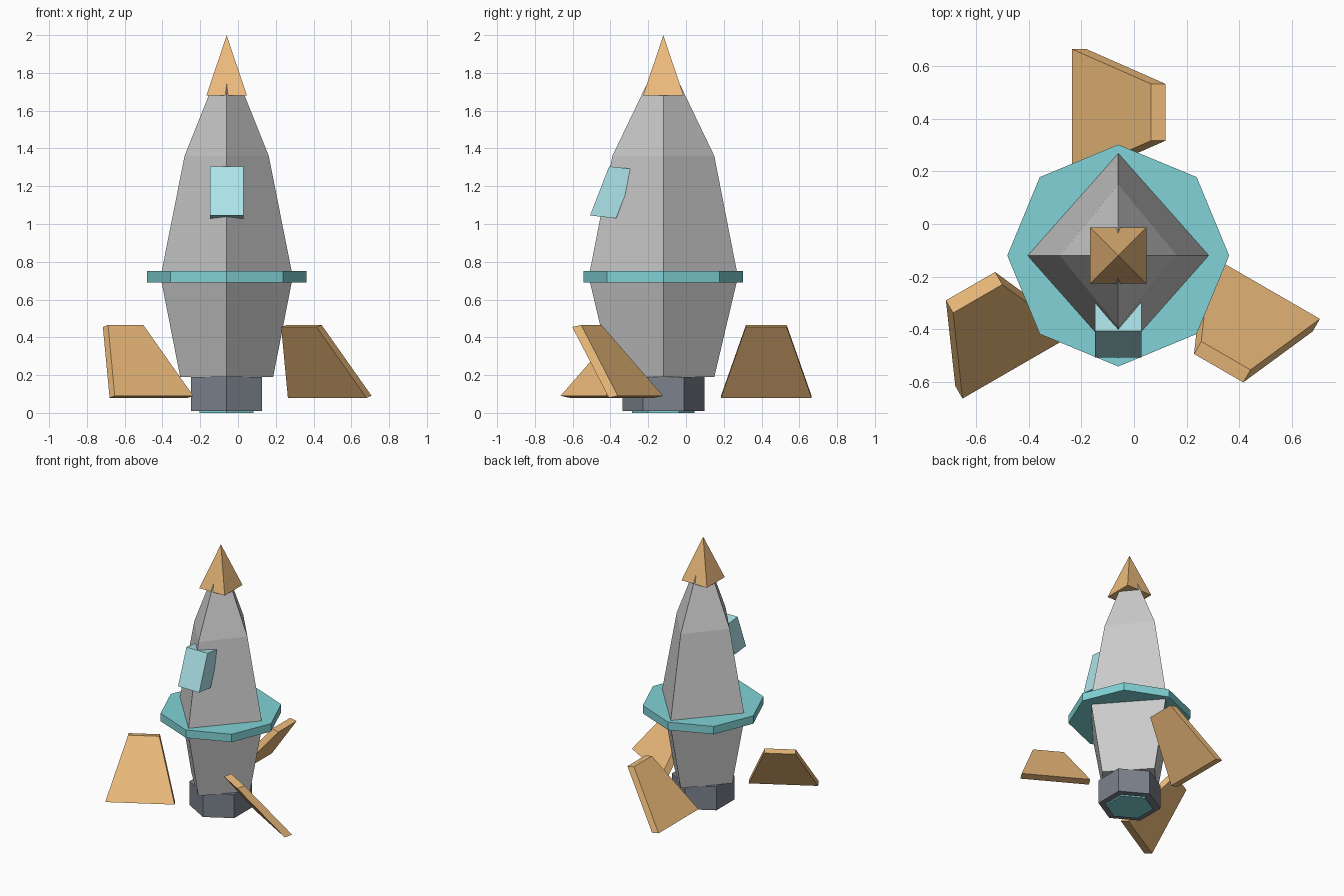
import bpy, bmesh
from math import cos, sin, pi, radians
from mathutils import Matrix, Vector

if "Cube" in bpy.data.objects:
    bpy.data.objects.remove(bpy.data.objects["Cube"])

CX, CY = -0.06, -0.12          # rocket axis
ORANGE = (0.85, 0.5, 0.2, 1)
TEAL = (0.22, 0.65, 0.67, 1)
GLASS = (0.42, 0.78, 0.83, 1)
DARK = (0.2, 0.22, 0.26, 1)
mats = {}


def loft(name, rings, color=None):
    """Solid skinned through rings with equal point counts."""
    bm = bmesh.new()
    vs = [[bm.verts.new(p) for p in r] for r in rings]
    n = len(vs[0])
    for a, b in zip(vs, vs[1:]):
        for i in range(n):
            j = (i + 1) % n
            bm.faces.new((a[i], a[j], b[j], b[i]))
    bm.faces.new(vs[0][::-1])
    bm.faces.new(vs[-1])
    bmesh.ops.remove_doubles(bm, verts=bm.verts, dist=1e-5)
    bmesh.ops.recalc_face_normals(bm, faces=bm.faces)
    me = bpy.data.meshes.new(name)
    bm.to_mesh(me)
    bm.free()
    ob = bpy.data.objects.new(name, me)
    bpy.context.collection.objects.link(ob)
    if color:
        if color not in mats:
            mats[color] = bpy.data.materials.new("paint_%d" % len(mats))
            mats[color].diffuse_color = color
        me.materials.append(mats[color])
    return ob


def ring(n, rx, ry, z, start=0.0):
    return [(CX + rx * cos(start + 2 * pi * i / n),
             CY + ry * sin(start + 2 * pi * i / n), z) for i in range(n)]


def turned(name, n, profile, color=None, start=0.0):
    return loft(name, [ring(n, rx, ry, z, start) for rx, ry, z in profile], color)


# Four-sided hull, slightly deeper than wide
turned("hull", 4, [(0.246, 0.27, 0.19), (0.35, 0.395, 0.72),
                   (0.223, 0.27, 1.36), (0.063, 0.078, 1.76)])

# Square nose cone
s = 0.107 * 2 ** 0.5
cone = turned("nose_cone", 4, [(s, s, 1.68), (0.0001, 0.0001, 2.0)], ORANGE, pi / 4)

# Eight-sided belt
turned("belt_ring", 8, [(0.422, 0.422, 0.69), (0.422, 0.422, 0.75)], TEAL)

# Six-sided engine nozzle and its glowing core
turned("nozzle", 6, [(0.217, 0.217, 0.01), (0.217, 0.217, 0.19)], DARK, pi / 2)
turned("nozzle_core", 6, [(0.165, 0.165, 0.0), (0.165, 0.165, 0.02)], TEAL, pi / 2)

# Slanted window block on the front edge
window = [(-0.407, 1.305), (-0.508, 1.045), (-0.37, 1.03), (-0.269, 1.29)]
loft("window", [[(CX + dx, y, z) for y, z in window] for dx in (-0.089, 0.089)], GLASS)

# Three leaning tapered fins around the axis
fin = [[(-0.175, 0.305, 0.09), (-0.175, 0.785, 0.09),
        (-0.12, 0.785, 0.08), (-0.12, 0.305, 0.08)],
       [(0.125, 0.437, 0.465), (0.125, 0.653, 0.465),
        (0.18, 0.653, 0.455), (0.18, 0.437, 0.455)]]
for k, side in enumerate(("back", "left", "right")):
    m = Matrix.Translation((CX, CY, 0)) @ Matrix.Rotation(radians(120 * k), 4, 'Z')
    loft("fin_" + side, [[m @ Vector(p) for p in r] for r in fin], ORANGE)

for m in bpy.data.materials:
    if m.users and not m.is_grease_pencil:
        m.use_nodes = True
        m.node_tree.nodes["Principled BSDF"].inputs["Base Color"].default_value = m.diffuse_color
